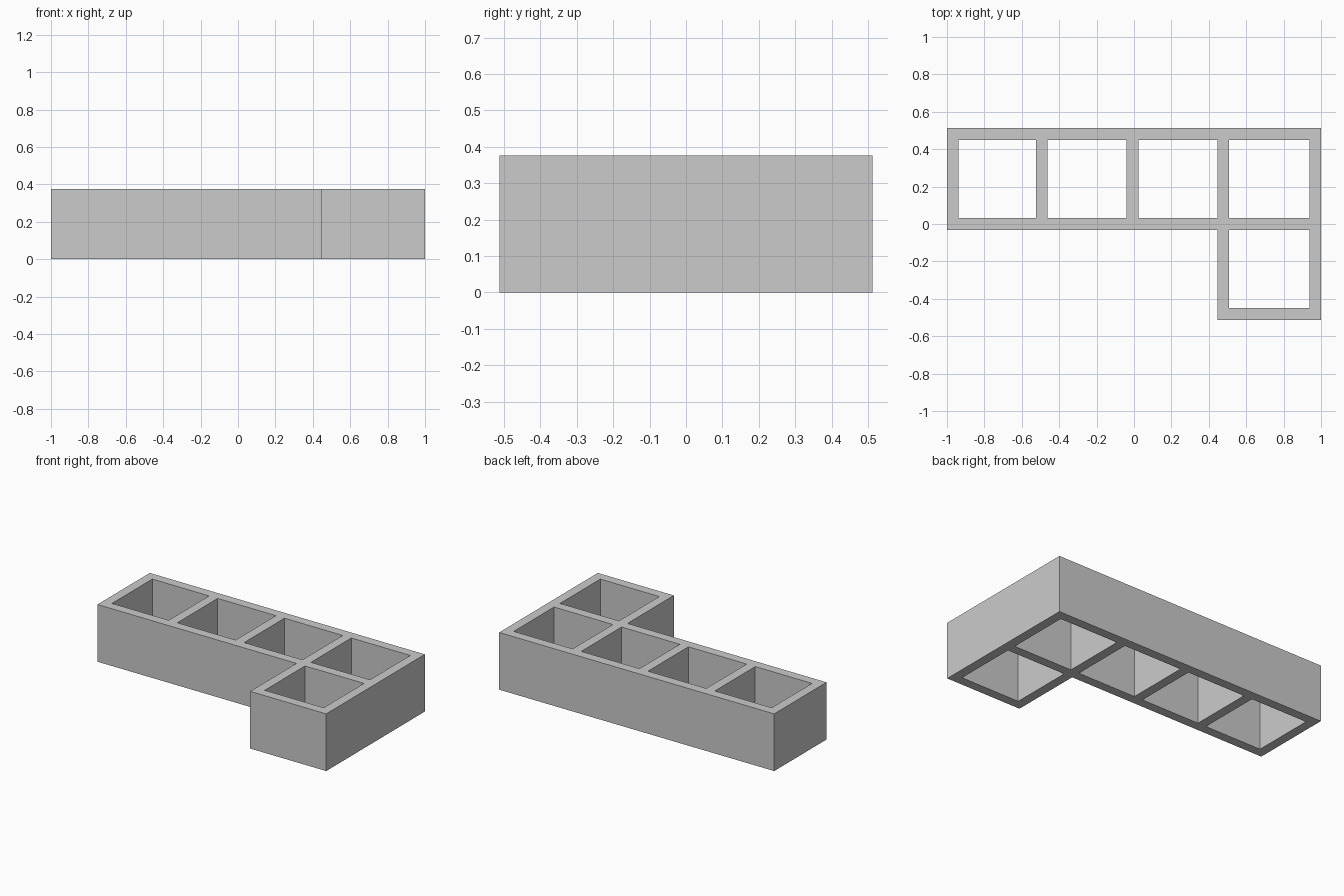
import bpy

if "Cube" in bpy.data.objects:
    bpy.data.objects.remove(bpy.data.objects["Cube"])

H = 0.376   # wall height
T = 0.062   # wall thickness


def wall(name, x0, x1, y0, y1):
    bpy.ops.mesh.primitive_cube_add(size=1, location=((x0 + x1) / 2, (y0 + y1) / 2, H / 2))
    ob = bpy.context.object
    ob.name = ob.data.name = name
    ob.scale = (x1 - x0, y1 - y0, H)
    bpy.ops.object.transform_apply(location=False, rotation=False, scale=True)
    return ob


YB = 0.512          # back edge, mirrored at the front
XS = 0.447          # left edge of the front compartment

# Long walls running left to right
wall("back_wall", -1, 1, YB - T, YB)
wall("middle_wall", -1, 1, -T / 2, T / 2)
wall("front_wall", XS, 1, -YB, -YB + T)

# Cross walls of the back row
for i, x in enumerate((-1, -0.525, -0.039, XS, 1 - T)):
    wall(f"back_row_divider_{i + 1}", x, x + T, T / 2, YB - T)

# Side walls of the front compartment
for side, x in (("left", XS), ("right", 1 - T)):
    wall(f"front_compartment_{side}_wall", x, x + T, -YB + T, -T / 2)
